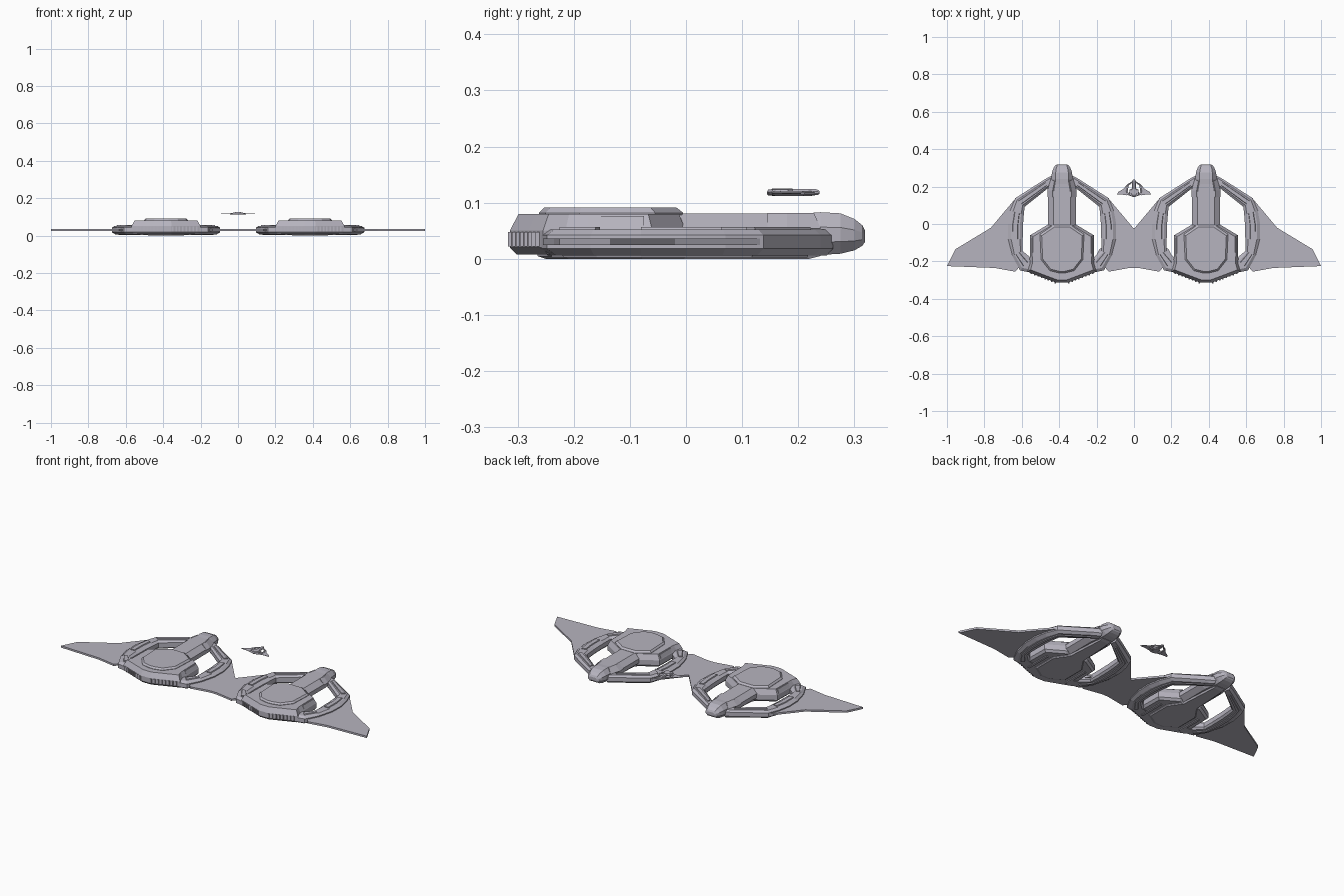
import bpy, bmesh
from mathutils import Vector

if "Cube" in bpy.data.objects:
    bpy.data.objects.remove(bpy.data.objects["Cube"])

hull_grey = bpy.data.materials.new("hull_grey")
hull_grey.use_nodes = True
COLOUR = (0.47, 0.455, 0.52, 1)
hull_grey.diffuse_color = COLOUR
hull_grey.node_tree.nodes["Principled BSDF"].inputs["Base Color"].default_value = COLOUR

# Ship copies: name prefix, position, scale
SHIPS = [("left_ship", (0.385, 0, 0), 1.0),
         ("right_ship", (-0.385, 0, 0), 1.0),
         ("small_ship", (0, 0.191, 0.112), 0.148)]


def part(name, lofts, mirror=False):
    """Skin each list of equal-length rings, then place the mesh on every ship."""
    bm = bmesh.new()
    for side in ((1, -1) if mirror else (1,)):
        for rings in lofts:
            rows = [[bm.verts.new((side * p[0], p[1], p[2])) for p in r] for r in rings]
            n = len(rows[0])
            for a, b in zip(rows, rows[1:]):
                for i in range(n):
                    j = (i + 1) % n
                    bm.faces.new((a[i], a[j], b[j], b[i]))
            bm.faces.new(rows[0][::-1])
            bm.faces.new(rows[-1])
    bmesh.ops.recalc_face_normals(bm, faces=bm.faces)
    mesh = bpy.data.meshes.new(name)
    bm.to_mesh(mesh)
    bm.free()
    mesh.materials.append(hull_grey)
    for ship, place, size in SHIPS:
        ob = bpy.data.objects.new(ship + "_" + name, mesh)
        ob.location = place
        ob.scale = (size, size, size)
        bpy.context.collection.objects.link(ob)


def slab(half, levels, cy):
    """Stack a symmetric outline at (z, scale) levels, scaled about (0, cy)."""
    full = half + [(-x, y) for x, y in reversed(half)]
    return [[(x * s, cy + (y - cy) * s, z) for x, y in full] for z, s in levels]


def plate(outline, z0, z1):
    return [[(x, y, z) for x, y in outline] for z in (z0, z1)]


def box(x0, x1, y0, y1, z0, z1):
    return plate([(x0, y0), (x1, y0), (x1, y1), (x0, y1)], z0, z1)


def arm(stations, profile):
    """Sweep a profile of (fraction from inner to outer, z) along stations."""
    return [[(*Vector(inner).lerp(Vector(outer), f), z) for f, z in profile]
            for outer, inner in stations]


# Thin swept wings
part("wing", [plate([(0.22, 0.15), (0.25, 0.135), (0.38, -0.02), (0.57, -0.135),
                     (0.615, -0.225), (0.36, -0.235), (0.25, -0.255), (0.22, -0.22),
                     (0.25, -0.1), (0.25, 0.05)], 0.025, 0.036)], True)

# Curved frame arms around the two openings
FRAME = [((0.05, 0.262), (0.04, 0.217)), ((0.09, 0.24), (0.08, 0.187)),
         ((0.25, 0.138), (0.2, 0.092)), ((0.277, 0.07), (0.204, 0.05)),
         ((0.29, 0), (0.208, 0)), ((0.288, -0.08), (0.21, -0.08)),
         ((0.265, -0.17), (0.21, -0.145)), ((0.225, -0.248), (0.165, -0.182)),
         ((0.14, -0.265), (0.13, -0.19))]
part("frame_arm", [arm(FRAME, [(0.12, 0.006), (0.75, 0.006), (1, 0.018), (1, 0.042),
                               (0.8, 0.052), (0.2, 0.052), (0, 0.042), (0, 0.016)])], True)
part("frame_top_panel", [arm(FRAME[a:b], [(0.3, 0.048), (0.7, 0.048),
                                          (0.65, 0.057), (0.35, 0.057)])
                         for a, b in ((1, 3), (3, 6), (6, 8))], True)
part("frame_bottom_panel", [arm(FRAME[1:8], [(0.3, 0.01), (0.6, 0.01),
                                             (0.55, 0.002), (0.35, 0.002)])], True)

# Main hull, roof plate and belly
HULL = [(0.07, 0.0), (0.17, -0.06), (0.173, -0.215), (0.185, -0.255),
        (0.12, -0.28), (0.03, -0.314)]
part("hull", [slab(HULL, [(0.008, 0.93), (0.02, 1), (0.05, 1), (0.08, 0.91)], -0.14)])
ROOF = [(0.045, -0.005), (0.118, -0.055), (0.112, -0.19), (0.065, -0.25), (0.015, -0.262)]
part("roof_plate", [slab(ROOF, [(0.078, 1.0), (0.082, 1.0), (0.091, 0.92)], -0.15)])
part("belly_plate", [slab([(0.03, 0.24), (0.045, 0), (0.1, -0.08), (0.1, -0.22), (0.03, -0.265)],
                          [(0.012, 1), (0.005, 1), (0.0, 0.93)], -0.05)])
part("belly_rail", [box(0.12, 0.135, -0.24, -0.09, 0.003, 0.012)], True)

# Sloping cheek panels on the hull sides
part("cheek_panel", [[[(0.17, y0, 0.055), (0.161, y0, 0.076), (0.156, y0, 0.076),
                       (0.16, y0, 0.055)],
                      [(0.17, y1, 0.055), (0.161, y1, 0.076), (0.156, y1, 0.076),
                       (0.16, y1, 0.055)]]
                     for y0, y1 in ((-0.175, -0.075),)], True)

# Engine ribs along the angled tail
ribs = []
for i in range(8):
    c = Vector((0.035, -0.312)).lerp(Vector((0.165, -0.263)), i / 7)
    ribs.append(box(c.x - 0.004, c.x + 0.004, c.y - 0.005, c.y + 0.01, 0.022, 0.048))
part("engine_rib", ribs, True)


# Spine and rounded nose, swept front to back
def spine_section(y, wide, top_wide, low, high):
    mid = (low + high) / 2
    half = [(top_wide, high), (wide, mid + 0.15 * (high - low)),
            (wide, mid - 0.2 * (high - low)), (top_wide, low)]
    return [(x, y, z) for x, z in half] + [(-x, y, z) for x, z in reversed(half)]


part("spine", [[spine_section(-0.06, 0.075, 0.045, 0.01, 0.081),
                spine_section(0.17, 0.075, 0.045, 0.01, 0.081),
                spine_section(0.23, 0.055, 0.035, 0.01, 0.081)]])
part("nose", [[spine_section(0.2, 0.055, 0.034, 0.008, 0.08),
               spine_section(0.24, 0.057, 0.036, 0.007, 0.083),
               spine_section(0.275, 0.054, 0.034, 0.009, 0.081),
               spine_section(0.3, 0.045, 0.03, 0.015, 0.071),
               spine_section(0.314, 0.036, 0.025, 0.023, 0.06),
               spine_section(0.319, 0.025, 0.018, 0.03, 0.05)]])

# Canopy covers beside the nose
part("canopy_cover", [[[(0.078, 0.145, 0.054), (0.05, 0.145, 0.082), (0.03, 0.145, 0.07)],
                       [(0.078, 0.18, 0.054), (0.05, 0.18, 0.082), (0.03, 0.18, 0.07)],
                       [(0.06, 0.24, 0.054), (0.04, 0.228, 0.082), (0.03, 0.23, 0.07)]]], True)
